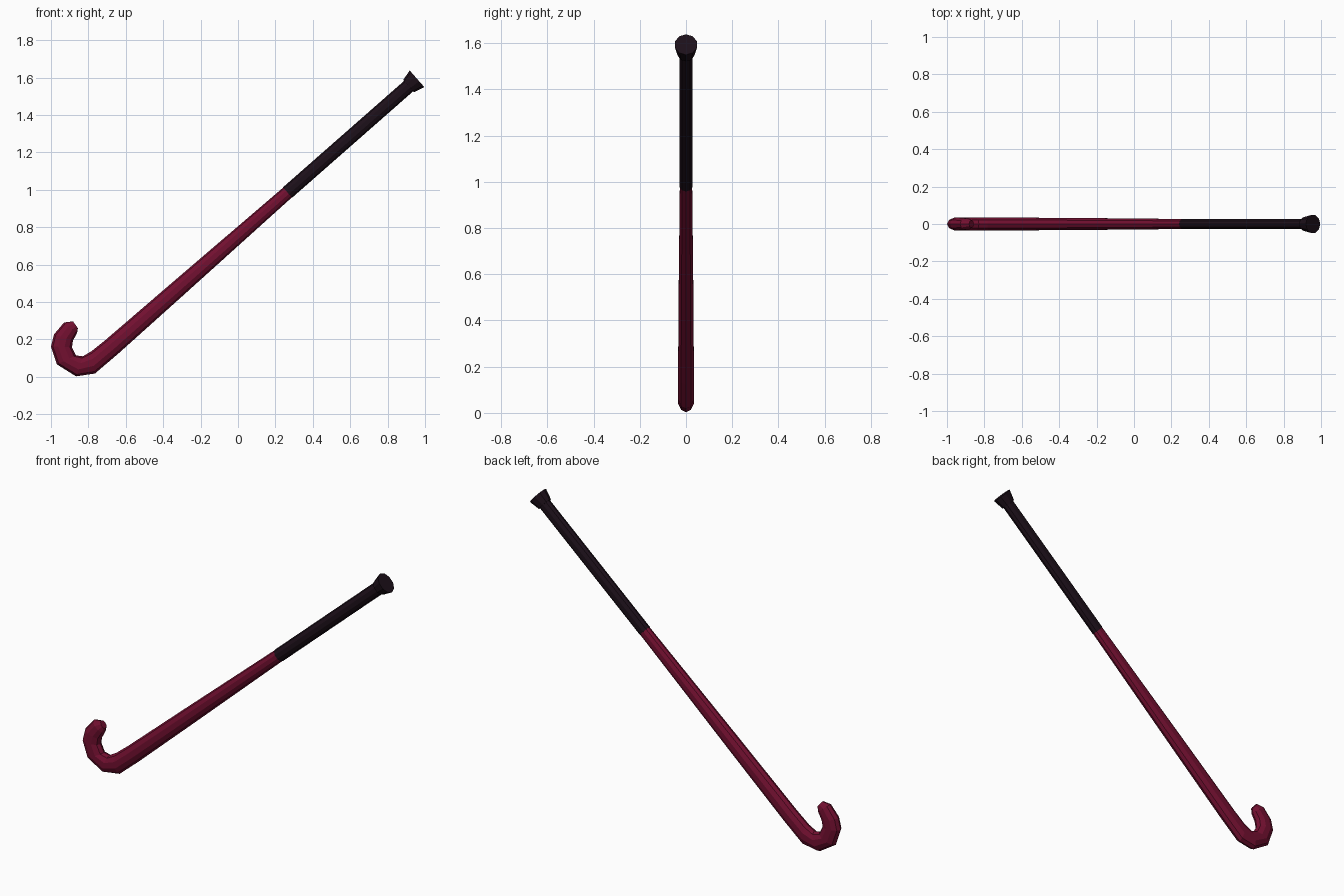
import bpy, bmesh, math
from mathutils import Vector

if "Cube" in bpy.data.objects:
    bpy.data.objects.remove(bpy.data.objects["Cube"])

SIDES = 10
START = Vector((-0.772, 0, 0.075))       # heel end of the straight shaft
END = Vector((0.957, 0, 1.594))          # top end of the stick
AXIS = (END - START).normalized()
NORMAL = Vector((AXIS.z, 0, -AXIS.x))    # in-plane direction across the shaft


def material(name, color):
    m = bpy.data.materials.new(name)
    m.diffuse_color = color
    m.use_nodes = True
    m.node_tree.nodes["Principled BSDF"].inputs["Base Color"].default_value = m.diffuse_color
    return m


def pair(outer, inner, ry):
    """Ring from its outer and inner (x, z) points and its y radius."""
    o, i = Vector((outer[0], 0, outer[1])), Vector((inner[0], 0, inner[1]))
    return (o + i) / 2, (o - i) / 2, ry


def straight(s, r, ry):
    """Ring square to the shaft at distance s along it."""
    return START + AXIS * s, NORMAL * r, ry


def loft(name, rings, mat):
    bm = bmesh.new()
    loops = []
    for centre, across, ry in rings:
        loop = []
        for k in range(SIDES):
            a = 2 * math.pi * k / SIDES
            loop.append(bm.verts.new(centre + across * math.cos(a) + Vector((0, ry * math.sin(a), 0))))
        loops.append(loop)
    for a, b in zip(loops, loops[1:]):
        for k in range(SIDES):
            n = (k + 1) % SIDES
            bm.faces.new((a[k], a[n], b[n], b[k]))
    bm.faces.new(loops[0])
    bm.faces.new(loops[-1])
    bmesh.ops.recalc_face_normals(bm, faces=bm.faces)
    me = bpy.data.meshes.new(name)
    bm.to_mesh(me)
    bm.free()
    me.materials.append(mat)
    ob = bpy.data.objects.new(name, me)
    bpy.context.collection.objects.link(ob)
    return ob


red = material("dark_red", (0.17, 0.005, 0.03, 1))
black = material("grip_black", (0.012, 0.005, 0.01, 1))

# Hooked head running into the tapered shaft
hook = [
    pair((-0.882, 0.297), (-0.856, 0.260), 0.020),
    pair((-0.930, 0.291), (-0.861, 0.233), 0.032),
    pair((-0.984, 0.227), (-0.882, 0.195), 0.036),
    pair((-1.000, 0.163), (-0.888, 0.158), 0.036),
    pair((-0.968, 0.067), (-0.866, 0.115), 0.036),
    pair((-0.866, 0.003), (-0.829, 0.110), 0.036),
    pair((-0.765, 0.018), (-0.784, 0.137), 0.036),
]
shaft = [
    straight(0.13, 0.050, 0.036),
    straight(0.61, 0.045, 0.034),
    straight(1.00, 0.040, 0.031),
    straight(1.39, 0.035, 0.028),
]
loft("head_and_shaft", hook + shaft, red)

# Wrapped handle grip
loft("grip", [straight(1.38, 0.037, 0.0295), straight(2.26, 0.037, 0.0295)], black)

# Flared end cap
length = (END - START).length
loft("end_cap", [straight(length - 0.06, 0.044, 0.037), straight(length, 0.059, 0.050)], black)
